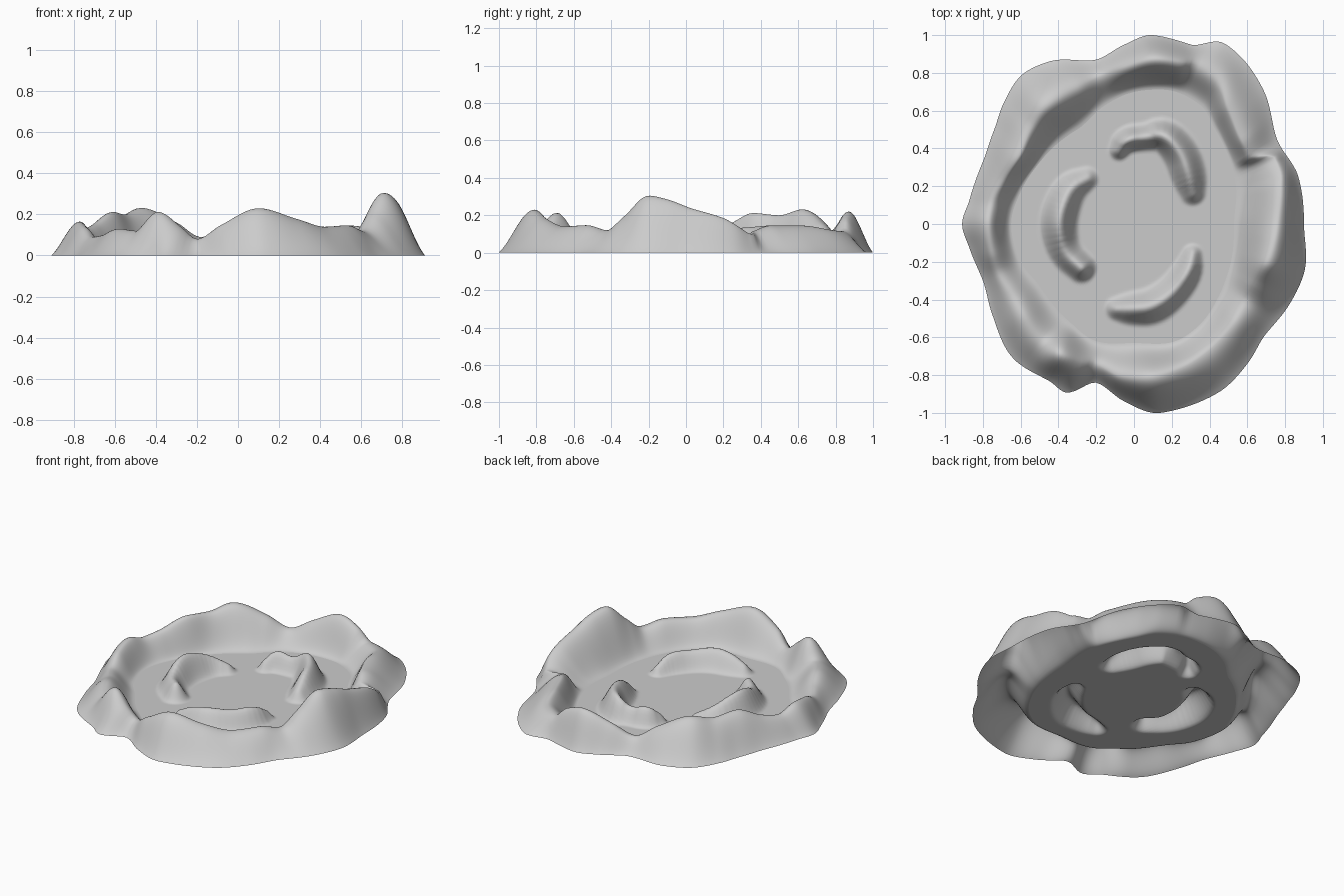
import bpy, math
from mathutils import Vector

if "Cube" in bpy.data.objects:
    bpy.data.objects.remove(bpy.data.objects["Cube"])

N = 240                      # samples around
TAU = 2 * math.pi

# Plan outlines (x, y) and crest line (x, y, height)
OUTER = [(.9, 0), (.87, .25), (.77, .42), (.68, .72), (.55, .9), (.47, .96), (.3, .95),
         (.1, 1), (-.05, .95), (-.2, .87), (-.45, .86), (-.58, .8), (-.69, .64),
         (-.74, .5), (-.8, .33), (-.87, .13), (-.91, 0), (-.87, -.13), (-.8, -.3),
         (-.75, -.48), (-.62, -.73), (-.45, -.83), (-.37, -.89), (-.2, -.84),
         (-.05, -.94), (.14, -1), (.3, -.96), (.45, -.89), (.6, -.74), (.7, -.58),
         (.82, -.43), (.9, -.26)]
INNER = [(.53, 0), (.54, .2), (.43, .5), (.35, .63), (.22, .7), (.08, .71), (-.03, .69),
         (-.15, .63), (-.3, .5), (-.48, .35), (-.6, .17), (-.65, 0), (-.6, -.2),
         (-.5, -.33), (-.35, -.51), (-.2, -.62), (0, -.63), (.22, -.62), (.33, -.55),
         (.45, -.38), (.5, -.25)]
CREST = [(.76, .02, .24), (.775, .2, .185), (.77, .28, .14), (.74, .35, .1), (.62, .36, .115),
         (.57, .45, .145), (.5, .62, .145), (.43, .78, .12), (.33, .84, .115), (.25, .85, .18),
         (.12, .87, .22), (-.05, .83, .155), (-.18, .78, .09), (-.3, .72, .16),
         (-.47, .62, .232), (-.55, .5, .2), (-.61, .36, .212), (-.7, .22, .15),
         (-.75, .12, .13), (-.77, 0, .165), (-.75, -.15, .14), (-.71, -.27, .09),
         (-.65, -.37, .1), (-.58, -.5, .13), (-.49, -.62, .12), (-.39, -.69, .213),
         (-.28, -.74, .14), (-.2, -.74, .08), (-.08, -.8, .15), (.1, -.81, .23),
         (.28, -.75, .18), (.42, -.65, .14), (.53, -.53, .147), (.6, -.42, .12),
         (.65, -.32, .2), (.71, -.2, .305), (.74, -.1, .285)]

# Curved inner ridges: (x, y, height, half width)
RIDGES = [
    [(-.08, .39, .06, .06), (-.04, .45, .12, .08), (.07, .46, .08, .08), (.16, .48, .15, .1),
     (.25, .38, .14, .11), (.29, .26, .13, .11), (.31, .17, .07, .08)],
    [(-.25, .24, .05, .07), (-.34, .19, .1, .1), (-.39, .07, .15, .11), (-.4, -.03, .15, .11),
     (-.37, -.15, .09, .1), (-.28, -.23, .1, .09)],
    [(.31, -.16, .05, .06), (.29, -.25, .11, .09), (.21, -.36, .1, .1), (.1, -.44, .12, .11),
     (-.01, -.45, .1, .1), (-.09, -.45, .06, .07)],
]


def chaikin(path):
    """Round the corners of an open path, keeping its ends."""
    pts = [Vector(p) for p in path]
    cut = [p for a, b in zip(pts, pts[1:]) for p in (a.lerp(b, .25), a.lerp(b, .75))]
    return [pts[0]] + cut + [pts[-1]]


SMOOTH_RIDGES = [chaikin(chaikin(p)) for p in RIDGES]


def periodic(points, value):
    """Smooth closed interpolation of value(point) by polar angle."""
    k = sorted((math.atan2(p[1], p[0]) % TAU, value(p)) for p in points)
    k = [(a - TAU, v) for a, v in k[-3:]] + k + [(a + TAU, v) for a, v in k[:3]]

    def f(a):
        i = next(j for j in range(1, len(k) - 2) if k[j][0] <= a < k[j + 1][0])
        (a0, v0), (a1, v1), (a2, v2), (a3, v3) = k[i - 1:i + 3]
        h, s = a2 - a1, (v2 - v1) / (a2 - a1)

        def slope(l, r):      # limited tangent, no overshoot
            return 2 * l * r / (l + r) if l * r > 0 else 0
        m1 = slope((v1 - v0) / (a1 - a0), s)
        m2 = slope(s, (v3 - v2) / (a3 - a2))
        t = (a - a1) / h
        return ((2*t**3 - 3*t*t + 1) * v1 + (t**3 - 2*t*t + t) * h * m1
                + (3*t*t - 2*t**3) * v2 + (t**3 - t*t) * h * m2)
    return f


def radius(p):
    return math.hypot(p[0], p[1])


r_out, r_in = periodic(OUTER, radius), periodic(INNER, radius)
r_crest, h_crest = periodic(CREST, radius), periodic(CREST, lambda p: p[2])


def ridge_height(x, y):
    """Rounded bump along the nearest part of each ridge path."""
    best = 0
    q = Vector((x, y))
    for path in SMOOTH_RIDGES:
        for a, b in zip(path, path[1:]):
            pa, d = a.to_2d(), b.to_2d() - a.to_2d()
            t = min(1, max(0, (q - pa).dot(d) / d.length_squared))
            c = a.lerp(b, t)
            dist = (q - c.to_2d()).length / c[3]
            if dist < 1:
                best = max(best, c[2] * (.5 + .5 * math.cos(math.pi * dist)))
    return best


def sheet(name, rings, centre=None):
    """Loft closed rings of points, with an optional centre fan."""
    verts = [p for ring in rings for p in ring]
    faces = [(r*N + i, (r+1)*N + i, (r+1)*N + (i+1) % N, r*N + (i+1) % N)
             for r in range(len(rings) - 1) for i in range(N)]
    if centre:
        verts.append(centre)
        faces += [(len(verts) - 1, i, (i + 1) % N) for i in range(N)]
    me = bpy.data.meshes.new(name)
    me.from_pydata(verts, [], faces)
    me.polygons.foreach_set("use_smooth", [True] * len(me.polygons))
    ob = bpy.data.objects.new(name, me)
    bpy.context.collection.objects.link(ob)
    return ob


angles = [TAU * i / N for i in range(N)]
stations = [(math.cos(a), math.sin(a), r_in(a), r_crest(a), r_out(a), h_crest(a)) for a in angles]

# Basin floor with three curved ridges
floor_rings = []
for j in range(1, 57):
    ring = []
    for c, s, ri, rc, ro, h in stations:
        x, y = c * ri * j / 56, s * ri * j / 56
        ring.append((x, y, ridge_height(x, y)))
    floor_rings.append(ring)
sheet("basin_floor", floor_rings, (0, 0, 0))

# Surrounding mountain rim: smooth inner slope, steeper outer slope
rim_rings = []
for j in range(33):
    ring = []
    for c, s, ri, rc, ro, h in stations:
        if j <= 16:
            t = j / 16
            r, z = ri + (rc - ri) * t, h * (.5 - .5 * math.cos(math.pi * t))
        else:
            t = (j - 16) / 16
            r = rc + (ro - rc) * t
            z = h * (.5 * math.cos(math.pi * t / 2) + .25 + .25 * math.cos(math.pi * t))
        ring.append((c * r, s * r, max(0, z)))
    rim_rings.append(ring)
sheet("mountain_rim", rim_rings)
